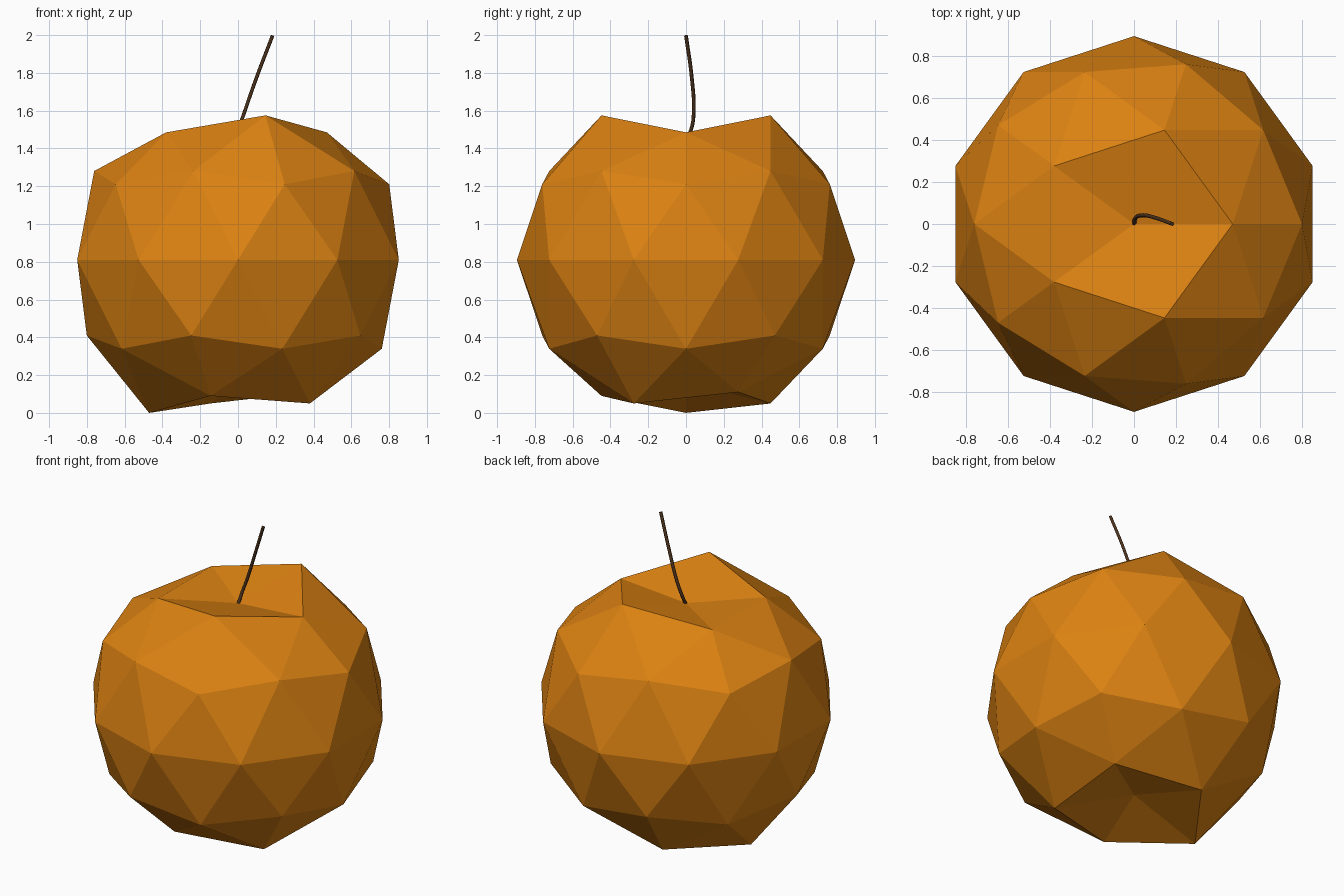
import bpy, bmesh, math
from mathutils import Vector

old = bpy.data.objects.get("Cube")
if old:
    bpy.data.objects.remove(old, do_unlink=True)


def material(name, rgb):
    mat = bpy.data.materials.new(name)
    mat.use_nodes = True
    mat.diffuse_color = (*rgb, 1)
    mat.node_tree.nodes["Principled BSDF"].inputs["Base Color"].default_value = (*rgb, 1)
    return mat


def add_object(name, data, mat):
    obj = bpy.data.objects.new(name, data)
    bpy.context.collection.objects.link(obj)
    data.materials.append(mat)
    return obj


RADIUS = 0.895
CENTRE = 0.81
# Uneven rim heights, counter-clockwise from +x
TOP_RIM = [1.485, 1.575, 1.485, 1.485, 1.575]
BOTTOM_RIM = [0.11, 0.05, 0.0, 0.09, 0.05]
TOP_DIMPLE, BOTTOM_DIMPLE = 1.45, 0.16

# Faceted fruit body with a dimple at each pole
bm = bmesh.new()
bmesh.ops.create_icosphere(bm, subdivisions=2, radius=RADIUS)
for v in bm.verts:
    height = v.co.z / RADIUS
    turn = math.degrees(math.atan2(v.co.y, v.co.x)) / 72
    v.co.z += CENTRE
    if height > 0.95:
        v.co.z = TOP_DIMPLE
    elif height > 0.7:
        v.co.z = TOP_RIM[round(turn) % 5]
    elif height < -0.95:
        v.co.z = BOTTOM_DIMPLE
    elif height < -0.7:
        v.co.z = BOTTOM_RIM[math.floor(turn) % 5]
mesh = bpy.data.meshes.new("fruit_body")
bm.to_mesh(mesh)
bm.free()
add_object("fruit_body", mesh, material("orange skin", (0.72, 0.225, 0.006)))

# Thin curved stem rising out of the top dimple
curve = bpy.data.curves.new("stem", "CURVE")
curve.dimensions = "3D"
curve.bevel_depth = 0.01
curve.bevel_resolution = 1
curve.use_fill_caps = True
path = [(0, 0, 1.44), (0.008, 0.03, 1.51), (0.037, 0.041, 1.6),
        (0.1, 0.03, 1.78), (0.183, 0, 1.997)]
spline = curve.splines.new("BEZIER")
spline.bezier_points.add(len(path) - 1)
for point, co in zip(spline.bezier_points, path):
    point.co = Vector(co)
    point.handle_left_type = point.handle_right_type = "AUTO"
add_object("stem", curve, material("dark brown stem", (0.075, 0.033, 0.012)))
